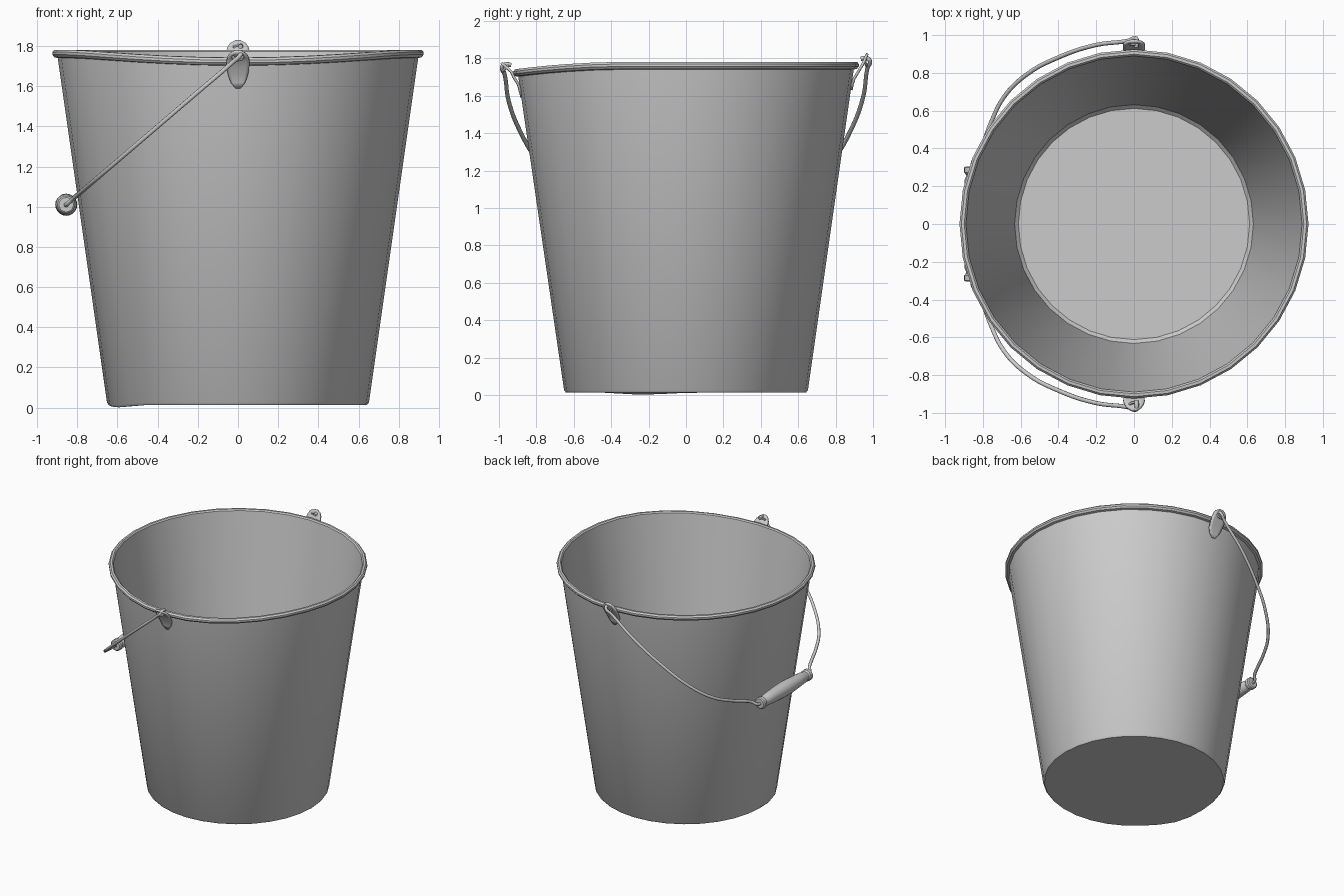
import bpy, math
from mathutils import Vector

if "Cube" in bpy.data.objects:
    bpy.data.objects.remove(bpy.data.objects["Cube"])


def finish(name, verts, faces, angle=35):
    me = bpy.data.meshes.new(name)
    me.from_pydata(verts, [], faces)
    me.update()
    ob = bpy.data.objects.new(name, me)
    bpy.context.collection.objects.link(ob)
    bpy.ops.object.select_all(action='DESELECT')
    ob.select_set(True)
    bpy.context.view_layer.objects.active = ob
    bpy.ops.object.mode_set(mode='EDIT')
    bpy.ops.mesh.select_all(action='SELECT')
    bpy.ops.mesh.normals_make_consistent(inside=False)
    bpy.ops.object.mode_set(mode='OBJECT')
    bpy.ops.object.shade_smooth_by_angle(angle=math.radians(angle))
    return ob


def lathe(name, profile, n, place):
    """Revolve (radius, height) pairs; first and last rings are capped."""
    verts, faces = [], []
    for r, h in profile:
        for i in range(n):
            a = 2 * math.pi * i / n
            verts.append(place(r * math.cos(a), r * math.sin(a), h))
    for j in range(len(profile) - 1):
        for i in range(n):
            k = (i + 1) % n
            faces.append((j * n + i, j * n + k, (j + 1) * n + k, (j + 1) * n + i))
    faces.append(tuple(reversed(range(n))))
    faces.append(tuple(range((len(profile) - 1) * n, len(profile) * n)))
    return finish(name, verts, faces)


# Bucket shell with rolled rim; the rim sags at the front, the base has a small dent
def worn(x, y, h):
    if h > 1.5 and y < -0.3:
        h -= 0.038 * ((-y - 0.3) / 0.6) ** 2
    if h < 0.028:
        d = math.hypot(x + 0.6, y + 0.22)
        h -= 0.013 * max(0, 1 - d / 0.25)
    return (x, y, h)


shell = [(0.642, 0.013), (0.652, 0.026), (0.897, 1.74), (0.914, 1.744), (0.924, 1.757),
         (0.924, 1.770), (0.914, 1.781), (0.899, 1.781), (0.890, 1.772), (0.886, 1.745),
         (0.632, 0.055), (0.612, 0.035)]
lathe("bucket", shell, 32, worn)


# Ears: tapered tabs riveted to the wall and bent outward above the rim
def ear(name, side, rows):
    verts, faces = [], []
    cols = 6
    for w, y, z in rows:
        for c in range(cols + 1):
            x = w * (c / cols * 2 - 1)
            verts.append((x, side * (y - x * x * 0.5), z))
    for j in range(len(rows) - 1):
        for c in range(cols):
            a = j * (cols + 1) + c
            faces.append((a, a + 1, a + cols + 2, a + cols + 1))
    ob = finish(name, verts, faces)
    m = ob.modifiers.new("thickness", 'SOLIDIFY')
    m.thickness = 0.014
    m.offset = 0


ear("front_ear", -1, [(0.012, 0.878, 1.59), (0.036, 0.886, 1.62), (0.05, 0.897, 1.66),
                      (0.056, 0.922, 1.70), (0.057, 0.935, 1.728), (0.052, 0.953, 1.745),
                      (0.038, 0.972, 1.762), (0.014, 0.987, 1.775)])
ear("back_ear", 1, [(0.012, 0.884, 1.63), (0.036, 0.890, 1.66), (0.05, 0.899, 1.69),
                    (0.057, 0.926, 1.735), (0.059, 0.944, 1.765), (0.054, 0.956, 1.79),
                    (0.040, 0.964, 1.812), (0.014, 0.970, 1.826)])


# Eyelets around the pivot holes
for name, y, z, tilt in (("front_eyelet", -0.962, 1.748, 45), ("back_eyelet", 0.958, 1.782, -72)):
    bpy.ops.mesh.primitive_torus_add(location=(0, y, z), rotation=(math.radians(tilt), 0, 0),
                                     major_radius=0.024, minor_radius=0.008,
                                     major_segments=16, minor_segments=6)
    bpy.context.object.name = name
    bpy.ops.object.shade_smooth_by_angle(angle=math.radians(40))


# Wire bail: each half hooks through an ear, hugs the wall and enters the grip
def wire(name, side, pivot_z):
    def slope(x):
        return pivot_z - 0.01 + (1.01 - pivot_z + 0.01) * (-x / 0.855)
    path = [(0.012, 0.935, pivot_z + 0.012), (0.014, 0.965, pivot_z + 0.016),
            (0.012, 0.982, pivot_z + 0.004), (-0.03, 0.97, slope(-0.03))]
    for x, y in ((-0.2, 0.948), (-0.4, 0.882), (-0.57, 0.79), (-0.69, 0.67), (-0.76, 0.53),
                 (-0.80, 0.42), (-0.825, 0.36), (-0.853, 0.325), (-0.855, 0.28), (-0.855, 0.0)):
        path.append((x, y, slope(x)))
    cu = bpy.data.curves.new(name, 'CURVE')
    cu.dimensions = '3D'
    cu.bevel_depth = 0.0115
    cu.bevel_resolution = 2
    cu.use_fill_caps = True
    cu.resolution_u = 5
    sp = cu.splines.new('BEZIER')
    sp.bezier_points.add(len(path) - 1)
    for bp, (x, y, z) in zip(sp.bezier_points, path):
        bp.co = Vector((x, side * y, z))
        bp.handle_left_type = bp.handle_right_type = 'AUTO'
    ob = bpy.data.objects.new(name, cu)
    bpy.context.collection.objects.link(ob)


wire("front_bail_wire", -1, 1.752)
wire("back_bail_wire", 1, 1.785)

# Turned grip with a collar at each end
half = [(0.036, 0.305), (0.044, 0.298), (0.044, 0.272), (0.035, 0.262), (0.035, 0.25),
        (0.041, 0.235), (0.047, 0.16), (0.053, 0.07)]
grip = [(r, -h) for r, h in half] + [(0.055, 0)] + [(r, h) for r, h in reversed(half)]
lathe("grip", grip, 20, lambda x, y, h: (x - 0.855, h, y + 1.01))
